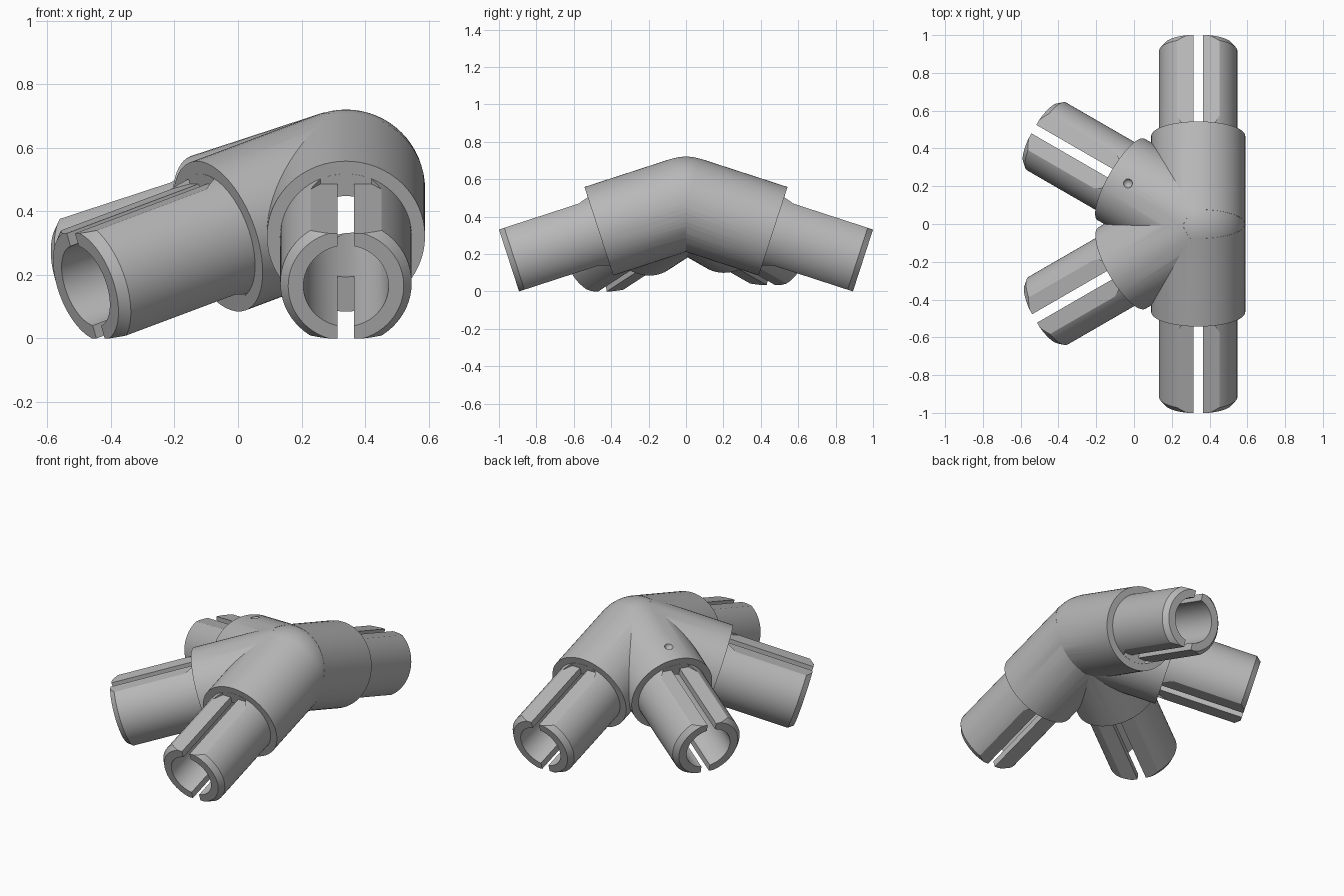
import bpy
import bmesh
from math import radians, cos, sin, pi
from mathutils import Matrix, Vector

cube = bpy.data.objects.get("Cube")
if cube:
    bpy.data.objects.remove(cube, do_unlink=True)

HUB = Vector((0.34, 0, 0.473))
SLEEVE_R, SPIGOT_R, BORE_R = 0.249, 0.207, 0.134
SLEEVE_END, SPIGOT_END = 0.49, 0.995
FLAT_H, FLAT_W, SLOT_W = 0.174, 0.115, 0.052
SEGMENTS = 64

# Arms: heading in plan and downward tilt, in degrees
ARMS = [(-90, 18), (90, 18), (210, 18), (150, 15.86)]


def arm_matrix(heading, tilt):
    return (Matrix.Translation(HUB) @ Matrix.Rotation(radians(heading), 4, 'Z')
            @ Matrix.Rotation(radians(tilt), 4, 'Y'))


def solid(name, bm):
    bmesh.ops.recalc_face_normals(bm, faces=bm.faces)
    mesh = bpy.data.meshes.new(name)
    bm.to_mesh(mesh)
    bm.free()
    obj = bpy.data.objects.new(name, mesh)
    bpy.context.collection.objects.link(obj)
    return obj


def loft(name, matrix, rings):
    """Closed solid through rings of points."""
    bm = bmesh.new()
    loops = [[bm.verts.new(matrix @ Vector(p)) for p in ring] for ring in rings]
    count = len(loops[0])
    for a, b in zip(loops, loops[1:]):
        for i in range(count):
            j = (i + 1) % count
            bm.faces.new((a[i], a[j], b[j], b[i]))
    bm.faces.new(loops[0])
    bm.faces.new(loops[-1])
    return solid(name, bm)


def turned(name, matrix, profile):
    """Solid turned around local x from (distance, radius) pairs."""
    angles = [2 * pi * i / SEGMENTS for i in range(SEGMENTS)]
    return loft(name, matrix, [[(t, r * cos(a), r * sin(a)) for a in angles] for t, r in profile])


def prism(name, matrix, outline, low, high):
    return loft(name, matrix, [[(x, y, z) for x, y in outline] for z in (low, high)])


def ball(name, matrix, radius):
    bm = bmesh.new()
    bmesh.ops.create_uvsphere(bm, u_segments=SEGMENTS, v_segments=SEGMENTS // 2,
                              radius=radius, matrix=matrix)
    return solid(name, bm)


def combine(base, tool, operation):
    mod = base.modifiers.new("combine", 'BOOLEAN')
    mod.operation = operation
    mod.solver = 'MANIFOLD'
    mod.object = tool
    with bpy.context.temp_override(object=base, active_object=base):
        bpy.ops.object.modifier_apply(modifier=mod.name)
    bpy.data.objects.remove(tool, do_unlink=True)


# Rounded hub, then sleeves and chamfered spigots
connector = ball("hub_connector", Matrix.Translation(HUB), SLEEVE_R - 0.001)
frames = [arm_matrix(*arm) for arm in ARMS]
for m in frames:
    combine(connector, turned("sleeve", m, [(0, SLEEVE_R), (SLEEVE_END, SLEEVE_R)]), 'UNION')
for m in frames:
    spigot = [(0.3, SPIGOT_R), (SPIGOT_END - 0.03, SPIGOT_R), (SPIGOT_END, 0.182)]
    combine(connector, turned("spigot", m, spigot), 'UNION')

start = SLEEVE_END + 0.001
half = SLOT_W / 2
slot = [(start, -half), (1.1, -half), (1.1, half), (start, half)]
# Flats narrow where they meet the sleeve
taper = [(start, -0.08), (start + 0.06, -FLAT_W), (1.1, -FLAT_W)]
flat = taper + [(x, -y) for x, y in reversed(taper)]

for m in frames:
    # Bore, vertical slot, and flats above and below
    combine(connector, turned("bore", m, [(0, BORE_R), (1.1, BORE_R)]), 'DIFFERENCE')
    combine(connector, prism("flat_above", m, flat, FLAT_H, 0.29), 'DIFFERENCE')
    combine(connector, prism("flat_below", m, flat, -0.29, -FLAT_H), 'DIFFERENCE')
    combine(connector, prism("slot", m, slot, -0.3, 0.3), 'DIFFERENCE')

# Marker dimple on the shallower arm
dimple = frames[-1] @ Matrix.Translation((0.376, 0, SLEEVE_R + 0.004))
combine(connector, ball("dimple", dimple, 0.025), 'DIFFERENCE')

bpy.ops.object.select_all(action='DESELECT')
connector.select_set(True)
bpy.context.view_layer.objects.active = connector
bpy.ops.object.shade_smooth_by_angle(angle=radians(20))

# Material
grey = bpy.data.materials.new("grey plastic")
grey.use_nodes = True
colour = (0.48, 0.48, 0.48, 1)
grey.diffuse_color = colour
grey.node_tree.nodes["Principled BSDF"].inputs["Base Color"].default_value = colour
connector.data.materials.clear()
connector.data.materials.append(grey)
